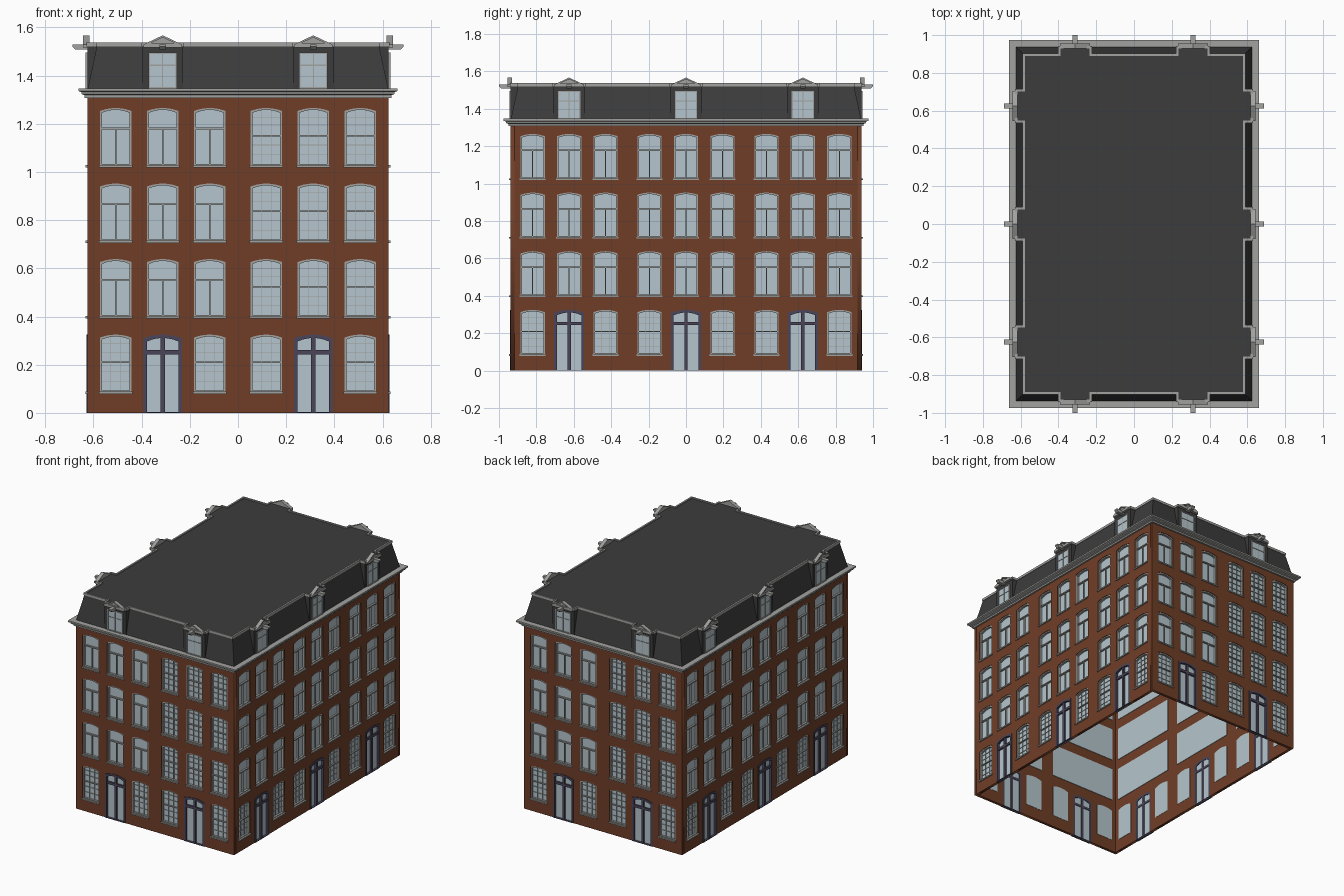
import bpy, bmesh, math
from mathutils import Matrix

if "Cube" in bpy.data.objects:
    bpy.data.objects.remove(bpy.data.objects["Cube"])

HX, HY, T, PITCH = 0.625, 0.9375, 0.02, 0.3135
COLS = (-0.195, 0.0, 0.195)


def material(name, r, g, b):
    m = bpy.data.materials.new(name)
    m.diffuse_color = (r, g, b, 1)
    m.use_nodes = True
    m.node_tree.nodes["Principled BSDF"].inputs["Base Color"].default_value = m.diffuse_color
    return m


BRICK = material("brick", 0.16, 0.048, 0.02)
SLATE = material("slate", 0.045, 0.045, 0.045)
GLASS = material("glass", 0.46, 0.56, 0.61)
DOOR = material("door_paint", 0.07, 0.06, 0.10)
STONE = material("stone", 0.36, 0.36, 0.35)


def loft(bm, rings, closed=False, caps=False):
    vs = [[bm.verts.new(p) for p in r] for r in rings]
    n = len(vs[0])
    for i in range(len(vs) if closed else len(vs) - 1):
        a, b = vs[i], vs[(i + 1) % len(vs)]
        for j in range(n):
            k = (j + 1) % n
            bm.faces.new((a[j], a[k], b[k], b[j]))
    if caps:
        bm.faces.new(vs[0][::-1])
        bm.faces.new(vs[-1])


def box(bm, x0, x1, y0, y1, z0, z1):
    loft(bm, [[(x0, y, z0), (x1, y, z0), (x1, y, z1), (x0, y, z1)] for y in (y0, y1)], caps=True)


def finish(bm, name, mat):
    bmesh.ops.recalc_face_normals(bm, faces=bm.faces)
    me = bpy.data.meshes.new(name)
    bm.to_mesh(me)
    bm.free()
    me.materials.append(mat)
    return me


def add(name, me, matrix=Matrix()):
    ob = bpy.data.objects.new(name, me)
    ob.matrix_world = matrix
    bpy.context.collection.objects.link(ob)
    return ob


def arch(cx, z0, z1, w, rise, inset=0.0, sill=None):
    """Outline with a shallow curved head, as (x, z) points."""
    h = w / 2 - inset
    zb = z0 + (inset if sill is None else sill)
    head = [(cx + h * t / 3, z1 - inset - rise * (t / 3) ** 2) for t in range(3, -4, -1)]
    return [(cx - h, zb), (cx + h, zb)] + head


def at(loop, y):
    return [(x, y, z) for x, z in loop]


def frame(bm, outer, inner, y0, y1):
    loft(bm, [at(outer, y0), at(inner, y0), at(inner, y1), at(outer, y1)], closed=True)


def plate(bm, loop, y0, y1):
    loft(bm, [at(loop, y0), at(loop, y1)], caps=True)


def openings():
    """Every window in a bay: column, floor, sill height."""
    for f in range(4):
        for c in COLS:
            if f or c:
                yield c, f, 0.085 + f * PITCH


def window(c, z, **kw):
    return arch(c, z, z + 0.24, 0.13, 0.012, **kw)


# Brick wall: filled outline with door notches and window holes
def wall(name, half, bays):
    outer = [(-half, 0)]
    for b in bays:
        outer += [(b - 0.08, 0)] + arch(b, 0, 0.325, 0.16, 0.015)[:1:-1] + [(b + 0.08, 0)]
    outer += [(half, 0), (half, 1.32), (-half, 1.32)]
    loops = [outer] + [window(b + c, z) for b in bays for c, f, z in openings()]
    cu = bpy.data.curves.new(name, 'CURVE')
    cu.dimensions, cu.fill_mode, cu.extrude = '2D', 'BOTH', T / 2
    for lp in loops:
        s = cu.splines.new('POLY')
        s.points.add(len(lp) - 1)
        for p, (x, z) in zip(s.points, lp):
            p.co = (x, z, 0, 1)
        s.use_cyclic_u = True
    ob = add(name, cu)
    me = bpy.data.meshes.new_from_object(ob.evaluated_get(bpy.context.evaluated_depsgraph_get()))
    bpy.data.objects.remove(ob)
    me.transform(Matrix.Translation((0, T / 2, 0)) @ Matrix.Rotation(math.pi / 2, 4, 'X'))
    me.materials.clear()
    me.materials.append(BRICK)
    return me


# Window frames, glazing bars and sills of one bay
def window_frames(casement):
    bm = bmesh.new()
    for c, f, z in openings():
        frame(bm, window(c, z), window(c, z, inset=0.008), 0.004, T)
        box(bm, c - 0.069, c + 0.069, -0.008, 0.008, z - 0.006, z + 0.003)
        if casement and f:
            box(bm, c - 0.06, c + 0.06, 0.008, T, z + 0.150, z + 0.158)
            box(bm, c - 0.003, c + 0.003, 0.01, T, z + 0.006, z + 0.152)
        else:
            box(bm, c - 0.06, c + 0.06, 0.008, T, z + 0.122, z + 0.128)
            for h in (0.045, 0.085, 0.165, 0.2):
                box(bm, c - 0.06, c + 0.06, 0.014, T, z + h, z + h + 0.0025)
            for x in (-0.02, 0.02):
                box(bm, c + x - 0.001, c + x + 0.001, 0.014, T, z + 0.006, z + 0.234)
    return finish(bm, "window_frames", STONE)


# Glass: single panes on the ground floor, one wide sheet per bay above
def glass():
    bm = bmesh.new()
    for c in (COLS[0], COLS[2]):
        plate(bm, window(c, 0.085), T - 0.002, T + 0.002)
    for f in range(1, 4):
        z = 0.085 + f * PITCH
        box(bm, -0.262, 0.262, T, T + 0.004, z, z + 0.24)
    plate(bm, arch(0, 0, 0.325, 0.16, 0.015), 0.012, 0.016)
    return finish(bm, "glass_panes", GLASS)


# Double door with transom
def door():
    bm = bmesh.new()
    frame(bm, arch(0, 0, 0.325, 0.16, 0.015),
          arch(0, 0, 0.325, 0.16, 0.015, inset=0.014, sill=0.004), -0.004, T)
    box(bm, -0.07, 0.07, 0, T, 0.243, 0.26)
    box(bm, -0.009, 0.009, 0, T, 0, 0.315)
    return finish(bm, "door_frame", DOOR)


# Dormer parts
def dormer_body():
    bm = bmesh.new()
    box(bm, -0.085, 0.085, 0, 0.06, 1.34, 1.525)
    return finish(bm, "dormer_body", SLATE)


def dormer_glass():
    bm = bmesh.new()
    box(bm, -0.056, 0.056, -0.002, 0.002, 1.347, 1.493)
    return finish(bm, "dormer_glass", GLASS)


def dormer_trim():
    bm = bmesh.new()
    ring = lambda i: [(-0.06 + i, 1.345 + i), (0.06 - i, 1.345 + i), (0.06 - i, 1.496 - i), (-0.06 + i, 1.496 - i)]
    frame(bm, ring(0), ring(0.007), -0.007, 0.002)
    box(bm, -0.002, 0.002, -0.005, 0, 1.35, 1.49)
    box(bm, -0.055, 0.055, -0.005, 0, 1.44, 1.445)
    # pediment with raised raking edge, and the bracket below its peak
    tri = [(-0.078, 1.53), (0.078, 1.53), (0, 1.567)]
    plate(bm, tri, -0.008, 0.008)
    frame(bm, tri, [(-0.05, 1.535), (0.05, 1.535), (0, 1.558)], -0.018, -0.006)
    box(bm, -0.08, 0.08, -0.018, 0, 1.517, 1.53)
    loft(bm, [[(x, -0.0625, 1.53), (x, 0, 1.53), (x, 0, 1.508), (x, -0.05, 1.508), (x, -0.0625, 1.52)]
              for x in (-0.013, 0.013)], caps=True)
    return finish(bm, "dormer_trim", STONE)


parts = {"glass": glass(), "door": door(), "dormer_body": dormer_body(),
         "dormer_glass": dormer_glass(), "dormer_trim": dormer_trim()}
CASEMENT, GRID = window_frames(True), window_frames(False)
FRONT_BAYS, SIDE_BAYS = (-0.3125, 0.3125), (-0.625, 0.0, 0.625)
front_wall = wall("front_wall", HX, FRONT_BAYS)
side_wall = wall("side_wall", HY - T, SIDE_BAYS)

# Place all four facades
for k, side in enumerate(("front", "right", "back", "left")):
    is_side = k % 2
    M = Matrix.Rotation(k * math.pi / 2, 4, 'Z') @ Matrix.Translation((0, -(HX if is_side else HY), 0))
    add(side + "_wall", side_wall if is_side else front_wall, M)
    for i, b in enumerate(SIDE_BAYS if is_side else FRONT_BAYS):
        B = M @ Matrix.Translation((b, 0, 0))
        for name, me in parts.items():
            add(f"{side}_{name}_{i + 1}", me, B)
        add(f"{side}_window_frames_{i + 1}", CASEMENT if is_side or i == 0 else GRID, B)


def rect(d, z):
    x, y = HX + d, HY + d
    return [(-x, -y, z), (x, -y, z), (x, y, z), (-x, y, z)]


def roof_outline(d, z):
    """Roof edge, stepping out around each dormer."""
    pts = []
    for k in range(4):
        deep, wide = (HX, HY) if k % 2 else (HY, HX)
        yi, yo, w = -(deep - 0.04 + d), -(deep + d), 0.085 + d
        side = [(-(wide - 0.04 + d), yi)]
        for c in (SIDE_BAYS if k % 2 else FRONT_BAYS):
            side += [(c - w, yi), (c - w, yo), (c + w, yo), (c + w, yi)]
        R = Matrix.Rotation(k * math.pi / 2, 3, 'Z')
        pts += [R @ Matrix.Translation((x, y, z)).translation for x, y in side]
    return pts


# Cornice
bm = bmesh.new()
loft(bm, [rect(d, z) for d, z in ((-0.02, 1.308), (0.012, 1.308), (0.012, 1.319), (0.024, 1.323),
                                  (0.024, 1.331), (0.037, 1.336), (0.037, 1.347), (-0.02, 1.347))], closed=True)
add("cornice", finish(bm, "cornice", STONE))

# Mansard slopes and flat roof
bm = bmesh.new()
loft(bm, [rect(0, 1.34), rect(-0.04, 1.525)])
add("mansard_slopes", finish(bm, "mansard_slopes", SLATE))
bm = bmesh.new()
bm.faces.new([bm.verts.new(p) for p in roof_outline(-0.002, 1.53)])
add("flat_roof", finish(bm, "flat_roof", SLATE))

# Stone edging around the flat roof
bm = bmesh.new()
loft(bm, [roof_outline(d, z) for d, z in ((-0.008, 1.52), (0.004, 1.52), (0.004, 1.537), (-0.008, 1.537))], closed=True)
add("roof_edging", finish(bm, "roof_edging", STONE))
